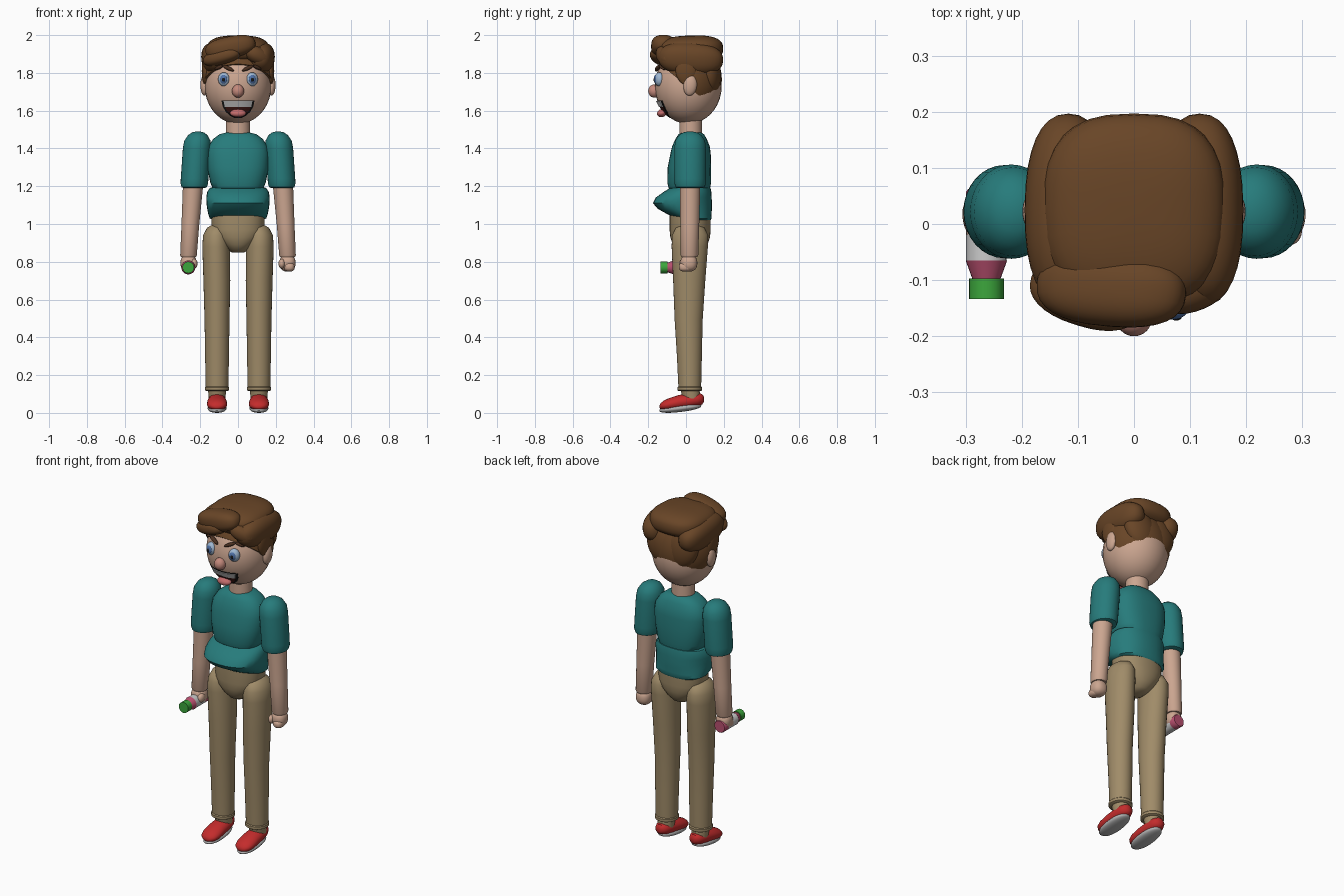
import bpy, bmesh, math
from mathutils import Vector, Euler

COLOURS = {
    "skin": (0.60, 0.38, 0.28), "teal": (0.02, 0.20, 0.20), "tan": (0.35, 0.26, 0.14),
    "brown": (0.14, 0.06, 0.02), "brow": (0.07, 0.03, 0.015), "red": (0.55, 0.025, 0.025),
    "green": (0.045, 0.38, 0.045), "pink": (0.48, 0.08, 0.16), "white": (0.8, 0.8, 0.78),
    "blue": (0.08, 0.17, 0.40), "pale_blue": (0.35, 0.48, 0.65), "black": (0.01, 0.01, 0.01),
    "nose": (0.55, 0.25, 0.20), "tongue": (0.55, 0.15, 0.15), "mouth": (0.08, 0.015, 0.012),
    "grey": (0.45, 0.45, 0.45)}
MATS = {}
for key, rgb in COLOURS.items():
    MATS[key] = bpy.data.materials.new(key)
    MATS[key].diffuse_color = (*rgb, 1)


def finish(name, bm, mat, angle=40):
    bmesh.ops.recalc_face_normals(bm, faces=bm.faces)
    me = bpy.data.meshes.new(name)
    bm.to_mesh(me)
    bm.free()
    ob = bpy.data.objects.new(name, me)
    bpy.context.collection.objects.link(ob)
    me.materials.append(MATS[mat])
    bpy.ops.object.select_all(action='DESELECT')
    ob.select_set(True)
    bpy.context.view_layer.objects.active = ob
    bpy.ops.object.shade_smooth_by_angle(angle=math.radians(angle))
    return ob


def power(v, e):
    return math.copysign(abs(v) ** e, v)


def loft(name, sections, mat, e=1.0, n=32, along_y=False):
    """Stack superellipse rings (t, cx, cy, rx, ry); along_y turns the stack forward."""
    bm = bmesh.new()
    rings = []
    for t, cx, cy, rx, ry in sections:
        ring = []
        for i in range(n):
            a = 2 * math.pi * i / n
            x, y = cx + rx * power(math.cos(a), e), cy + ry * power(math.sin(a), e)
            ring.append(bm.verts.new((x, -t, y) if along_y else (x, y, t)))
        rings.append(ring)
    for a, b in zip(rings, rings[1:]):
        for i in range(n):
            j = (i + 1) % n
            bm.faces.new((a[i], a[j], b[j], b[i]))
    bm.faces.new(rings[0])
    bm.faces.new(rings[-1])
    return finish(name, bm, mat)


def blob(name, loc, radii, mat, rot=(0, 0, 0), e=1.0, cut=None):
    """Ellipsoid, boxier as e drops; cut = (point, normal) removes the normal's side."""
    bm = bmesh.new()
    bmesh.ops.create_uvsphere(bm, u_segments=32, v_segments=18, radius=1)
    turn = Euler(rot).to_matrix()
    for v in bm.verts:
        r = math.hypot(v.co.x, v.co.y)
        k = (abs(r) ** e) if r > 1e-6 else 0
        c, s = (v.co.x / r, v.co.y / r) if r > 1e-6 else (0, 0)
        p = Vector((power(c, e) * k * radii[0], power(s, e) * k * radii[1],
                    power(v.co.z, e) * radii[2]))
        v.co = turn @ p + Vector(loc)
    if cut:
        bmesh.ops.bisect_plane(bm, geom=bm.verts[:] + bm.edges[:] + bm.faces[:],
                               plane_co=cut[0], plane_no=cut[1], clear_outer=True)
        bmesh.ops.holes_fill(bm, edges=[x for x in bm.edges if x.is_boundary], sides=0)
    return finish(name, bm, mat)


HEAD, HR = (0, 0.012, 1.73), (0.176, 0.177, 0.2)


def face_patch(name, rows, off, mat, n=14):
    """Skin-tight panel on the face from rows (z, left x, right x)."""
    bm = bmesh.new()
    grid = []
    for z, x0, x1 in rows:
        row = []
        for i in range(n + 1):
            x = x0 + (x1 - x0) * i / n
            k = max(0, 1 - (x / HR[0]) ** 2 - ((z - HEAD[2]) / HR[2]) ** 2)
            row.append(bm.verts.new((x, HEAD[1] - HR[1] * math.sqrt(k) - off, z)))
        grid.append(row)
    for a, b in zip(grid, grid[1:]):
        for i in range(n):
            bm.faces.new((a[i], a[i + 1], b[i + 1], b[i]))
    ret = bmesh.ops.extrude_face_region(bm, geom=bm.faces[:])
    for v in ret["geom"]:
        if isinstance(v, bmesh.types.BMVert):
            v.co.y += 0.012
    return finish(name, bm, mat)


# Head, neck and nose
blob("head", HEAD, HR, "skin")
loft("neck", [(1.42, 0, .025, .065, .06), (1.6, 0, .025, .062, .06)], "skin")
blob("nose", (0, -.168, 1.704), (.032, .032, .035), "nose")

# Mouth: dark opening, teeth and tongue
face_patch("mouth_edge", [(1.655, -.088, .088), (1.625, -.082, .082), (1.595, -.066, .066),
                          (1.575, -.045, .045), (1.562, -.02, .02)], .003, "black")
face_patch("mouth_inside", [(1.63, -.072, .072), (1.6, -.06, .06), (1.575, -.035, .035)], .005, "mouth")
face_patch("upper_teeth", [(1.65, -.076, .076), (1.62, -.07, .07)], .008, "white")
blob("tongue", (0, -.128, 1.587), (.043, .026, .021), "tongue", (.3, 0, 0))

for s, side in ((-1, "right"), (1, "left")):
    # Eyes, brows and ears
    blob("eye_" + side, (s * .075, -.142, 1.766), (.031, .024, .037), "pale_blue", (0, 0, s * .35))
    blob("iris_" + side, (s * .077, -.158, 1.766), (.02, .011, .024), "blue", (0, 0, s * .35))
    blob("pupil_" + side, (s * .077, -.166, 1.764), (.009, .006, .011), "black", (0, 0, s * .35))
    blob("brow_inner_" + side, (s * .052, -.15, 1.825), (.035, .012, .01), "brow", (0, -s * .42, s * .3))
    blob("brow_outer_" + side, (s * .1, -.125, 1.829), (.028, .012, .009), "brow", (0, s * .4, s * .6))
    blob("ear_" + side, (s * .177, .022, 1.735), (.022, .036, .056), "skin", (-.1, 0, 0))

    # Sleeves
    loft("sleeve_" + side, [(1.19, s * .232, .022, .056, .062), (1.195, s * .232, .022, .067, .077),
         (1.215, s * .231, .022, .073, .083), (1.24, s * .23, .022, .073, .083),
         (1.40, s * .218, .022, .074, .084), (1.44, s * .215, .022, .07, .079),
         (1.47, s * .213, .022, .052, .06), (1.485, s * .212, .022, .031, .036),
         (1.49, s * .212, .022, .008, .01)], "teal")
    # Arms and fists
    loft("arm_" + side, [(.825, s * .262, .018, .04, .042), (.835, s * .262, .018, .044, .047),
         (1.0, s * .252, .02, .047, .05), (1.25, s * .235, .022, .055, .055)], "skin")
    blob("hand_" + side, (s * .262, .015, .793), (.043, .045, .045), "skin", e=.85)
    blob("thumb_" + side, (s * .232, -.012, .79), (.018, .026, .026), "skin")
    blob("fingers_" + side, (s * .272, -.004, .772), (.028, .034, .024), "skin", e=.8)

    # Trouser legs with turned cuffs
    loft("leg_" + side, [(.13, s * .111, .02, .06, .06), (.3, s * .111, .018, .063, .066),
         (.49, s * .111, .014, .066, .074), (.7, s * .112, .017, .071, .085),
         (.88, s * .116, .02, .073, .096), (.94, s * .116, .022, .069, .096),
         (.98, s * .112, .022, .052, .075), (1.0, s * .11, .022, .02, .03)], "tan")
    loft("cuff_" + side, [(.115, s * .111, .02, .055, .058), (.12, s * .111, .02, .064, .065),
         (.135, s * .111, .02, .064, .065), (.142, s * .111, .02, .057, .059)], "tan")
    loft("ankle_" + side, [(.07, s * .111, .03, .045, .047), (.12, s * .111, .022, .047, .05)], "tan")
    # Shoes
    loft("shoe_" + side, [(-.095, s * .111, .072, .012, .014), (-.085, s * .111, .072, .03, .028),
         (-.06, s * .111, .07, .043, .036), (-.02, s * .111, .064, .048, .04),
         (.04, s * .111, .055, .052, .039), (.09, s * .111, .045, .053, .033),
         (.12, s * .111, .039, .044, .025), (.135, s * .111, .035, .027, .015),
         (.14, s * .111, .033, .01, .006)], "red", along_y=True)
    blob("sole_" + side, (s * .111, -.03, .025), (.05, .112, .02), "grey", (.12, 0, 0), e=.9)

# Shirt: chest and overhanging belly
loft("chest", [(1.175, 0, .02, .11, .09), (1.19, 0, .018, .135, .11), (1.22, 0, .017, .147, .116),
               (1.3, 0, .018, .163, .115), (1.37, 0, .024, .165, .107), (1.41, 0, .026, .158, .1),
               (1.45, 0, .027, .132, .083), (1.475, 0, .028, .098, .068), (1.485, 0, .028, .06, .05)],
     "teal", e=.8)
loft("belly", [(1.02, 0, .045, .13, .085), (1.03, 0, .041, .15, .094), (1.05, 0, .02, .157, .115),
               (1.08, 0, -.006, .163, .143), (1.11, 0, -.019, .167, .156), (1.14, 0, -.012, .168, .148),
               (1.17, 0, .008, .163, .126), (1.19, 0, .022, .15, .108), (1.2, 0, .025, .12, .09)],
     "teal", e=.85)
# Hips
loft("hips", [(.85, 0, .022, .035, .045), (.862, 0, .022, .052, .068), (.89, 0, .022, .082, .092),
              (.93, 0, .022, .125, .105), (.97, 0, .022, .14, .109), (1.05, 0, .022, .142, .108)],
     "tan", e=.9)

# Hair: cap cut on a slope, then side, crown and fringe locks
blob("hair_back", (0, .018, 1.765), (.188, .172, .2), "brown",
     cut=((0, 0, 1.735), (0, -.63, -.78)))
for s, side in ((-1, "right"), (1, "left")):
    blob("hair_side_" + side, (s * .118, .025, 1.875), (.076, .172, .088), "brown",
         (-.06, s * .12, 0), e=.85)
    blob("sideburn_" + side, (s * .172, .0, 1.81), (.02, .055, .075), "brown", (.15, 0, 0))
    blob("hair_nape_" + side, (s * .06, .125, 1.8), (.1, .06, .12), "brown", (.08, s * .3, 0))
blob("hair_crown", (0, .025, 1.925), (.164, .172, .073), "brown", (.03, 0, 0), e=.75)
blob("fringe_upper", (-.04, -.115, 1.935), (.135, .068, .058), "brown", (0, -.2, -.08), e=.8)
blob("fringe_lower", (-.085, -.125, 1.885), (.105, .058, .04), "brown", (0, -.25, -.3), e=.85)
blob("fringe_left", (.105, -.105, 1.89), (.075, .05, .045), "brown", (0, .45, .4), e=.9)

# Bottle held in one hand, pointing forward
for name, mat, prof in (
        ("bottle_base", "pink", [(-.062, .033), (-.058, .036), (-.025, .036)]),
        ("bottle_body", "white", [(-.025, .036), (.065, .036)]),
        ("bottle_neck", "pink", [(.065, .037), (.098, .025)]),
        ("bottle_cap", "green", [(.097, .031), (.134, .031)])):
    loft(name, [(t, -.263, .77, r, r) for t, r in prof], mat, n=24, along_y=True)
